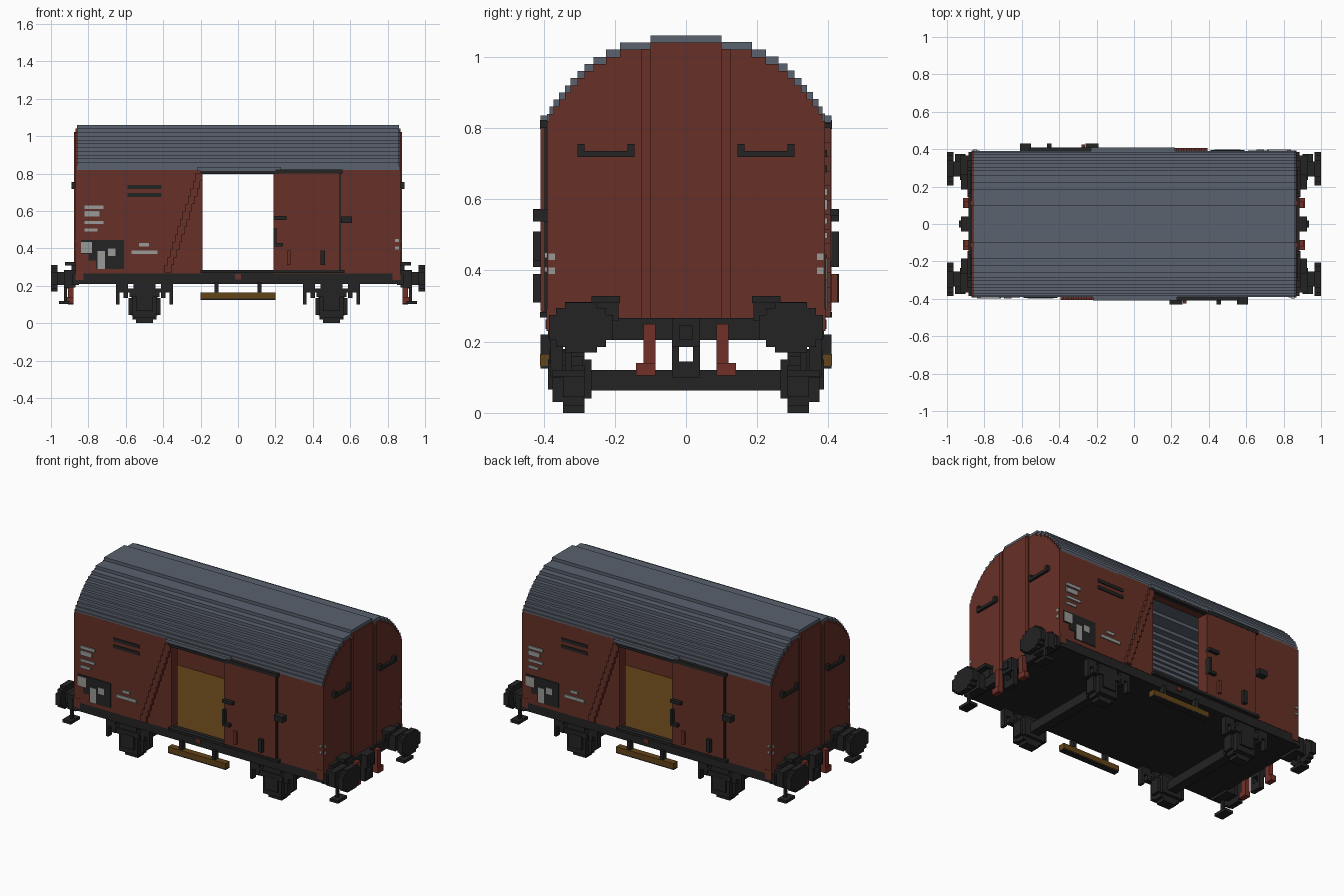
import bpy
import bmesh
from mathutils import Vector

old = bpy.data.objects.get("Cube")
if old:
    bpy.data.objects.remove(old, do_unlink=True)


def material(name, rgb):
    m = bpy.data.materials.new(name)
    m.use_nodes = True
    m.diffuse_color = (*rgb, 1)
    bsdf = m.node_tree.nodes["Principled BSDF"]
    bsdf.inputs["Base Color"].default_value = (*rgb, 1)
    bsdf.inputs["Roughness"].default_value = 0.9
    return m


RED = material("oxide_red", (0.135, 0.030, 0.020))
GREY = material("roof_grey", (0.102, 0.122, 0.155))
DARK = material("dark_iron", (0.017, 0.017, 0.017))
OCHRE = material("wood_ochre", (0.127, 0.058, 0.009))
PALE = material("stencil_grey", (0.32, 0.32, 0.31))
HOSE = material("hose_red", (0.17, 0.030, 0.022))

# Sign pairs (x, y) for each kind of repetition
SYMMETRY = {
    "one": [(1, 1)],
    "turn": [(1, 1), (-1, -1)],
    "ends": [(1, 1), (-1, 1)],
    "sides": [(1, 1), (1, -1)],
    "four": [(1, 1), (-1, 1), (1, -1), (-1, -1)],
}


def part(name, mat, boxes, repeat="one"):
    """One object made of boxes (x0, x1, y0, y1, z0, z1), repeated by symmetry."""
    bm = bmesh.new()
    for sx, sy in SYMMETRY[repeat]:
        for x0, x1, y0, y1, z0, z1 in boxes:
            new = bmesh.ops.create_cube(bm, size=1)["verts"]
            centre = Vector((sx * (x0 + x1), sy * (y0 + y1), z0 + z1)) / 2
            for v in new:
                v.co = centre + Vector((v.co.x * (x1 - x0), v.co.y * (y1 - y0), v.co.z * (z1 - z0)))
    mesh = bpy.data.meshes.new(name)
    bm.to_mesh(mesh)
    bm.free()
    mesh.materials.append(mat)
    obj = bpy.data.objects.new(name, mesh)
    bpy.context.collection.objects.link(obj)
    return obj


def front(rects, y0, y1):
    """Turn (x0, x1, z0, z1) rectangles into boxes on the long side."""
    return [(a, b, y0, y1, c, d) for a, b, c, d in rects]


# Stepped roof: half widths of each level from the top down
widths = [.10, .185, .225, .26, .285, .305, .325, .34, .357, .372, .383, .39]
STEP, TOP = .02, 1.06
levels = [(w, TOP - i * STEP) for i, w in enumerate(widths)]
roof = [(-.86, .86, -.10, .10, TOP - STEP, TOP)]
for (inner, _), (outer, z) in zip(levels, levels[1:]):
    for s in (-1, 1):
        a, b = sorted((s * (inner - .02), s * outer))
        roof.append((-.86, .86, a, b, z - STEP, z))
    roof[-1] = roof[-1][:4] + (z - STEP, z + .001)
part("roof", GREY, roof)
part("roof_canopy", GREY, [(-.22, .23, -.408, -.37, .815, .835)], "turn")

# End walls follow the roof steps
end_wall = [(.82, .868, -w, w, z - 2 * STEP, z - STEP) for w, z in levels[:-1]]
end_wall.append((.82, .868, -.39, .39, .265, levels[-1][1] - STEP))
part("end_walls", RED, end_wall, "ends")
part("end_posts", RED, [(.86, .876, .10, .125, .265, 1.022)], "four")
part("corner_tabs", RED, [(.825, .868, .37, .392, .23, .29)], "four")

# Side walls with the door opening, sliding doors and stepped braces
part("side_walls", RED, front([(-.86, -.19, .265, .83), (.19, .86, .265, .83),
                               (-.2, .2, .80, .83)], -.39, -.33), "turn")
part("sliding_doors", RED, [(.19, .545, -.408, -.385, .285, .80)], "turn")
STEPS = 13
brace = []
for i in range(STEPS):
    t = i / (STEPS - 1)
    x, z = -.38 + .165 * t, .27 + .49 * t
    brace.append((x - .012, x + .025, -.406, -.385, z, z + .042))
part("side_braces", RED, brace, "turn")
part("floor", OCHRE, [(-.85, .85, -.375, .375, .262, .275)])

# Door rails and fittings
part("door_rails", DARK, front([(.20, .56, .80, .822), (-.2, .22, .797, .813),
                                (-.2, .57, .268, .284)], -.41, -.38), "turn")
part("door_latches", DARK, front([(.19, .26, .553, .572), (.19, .205, .42, .51),
                                  (.19, .24, .41, .428), (.44, .465, .31, .39),
                                  (.55, .61, .537, .571)], -.43, -.385), "turn")
part("door_grips", RED, [(.262, .282, -.425, -.40, .31, .39)], "turn")
part("door_seam", DARK, [(.545, .55, -.398, -.385, .285, .80)], "turn")
part("vent_slats", DARK, front([(-.59, -.41, .718, .738), (-.59, -.41, .675, .695)],
                               -.396, -.38), "turn")

# Painted panel and plain stencil patches
part("chalk_panel", DARK, front([(-.84, -.61, .37, .445), (-.80, -.61, .335, .37),
                                 (-.76, -.61, .29, .335)], -.394, -.388), "turn")
patches = [(-.82, -.72, .61, .63), (-.82, -.74, .57, .60), (-.82, -.72, .53, .547),
           (-.82, -.75, .49, .507), (-.84, -.78, .375, .435), (-.75, -.71, .29, .385),
           (-.53, -.475, .41, .428), (-.57, -.43, .37, .39), (-.695, -.655, .36, .40),
           (.84, .86, .395, .41), (.84, .86, .435, .45)]
part("stencil_patches", PALE, front(patches, -.397, -.388), "turn")
part("end_patches", PALE, [(.866, .871, .368, .386, z, z + .018) for z in (.39, .43)], "four")

# Underframe
part("underframe", DARK, [(-.86, .86, -.375, .375, .21, .262)])
part("sole_bars", DARK, front([(-.86, .86, .21, .267), (-.2, .2, .215, .28)], -.388, -.35), "turn")
part("sole_marker", RED, [(-.015, .015, -.394, -.38, .235, .262)], "turn")
part("end_beams", DARK, [(.85, .885, -.385, .385, .205, .267)], "ends")
part("footboard", OCHRE, [(-.2, .2, -.41, -.37, .132, .165)], "turn")
part("footboard_brackets", DARK, front([(-.2, .2, .124, .132), (-.125, -.105, .16, .22),
                                        (.105, .125, .16, .22)], -.408, -.372), "turn")

# Running gear: blocky wheels, axles, boxes and springs
CX, CZ = .5, .09
wheel = [(CX - a, CX + a, .285, .345, CZ - b, CZ + b)
         for a, b in ((.045, .09), (.065, .07), (.085, .045))]
part("wheels", DARK, wheel, "four")
part("wheel_flanges", DARK, [(CX - .07, CX + .07, .265, .29, .04, .15)], "four")
part("axles", DARK, [(CX - .03, CX + .03, -.34, .34, .063, .12)], "ends")
part("axle_boxes", DARK, [(CX - .065, CX + .065, .34, .375, .03, .175),
                          (CX - .045, CX + .045, .34, .387, .065, .15)], "four")
springs = [(CX - .115, CX + .115, .345, .38, .165, .185),
           (CX - .08, CX + .08, .345, .385, .14, .175),
           (CX - .06, CX + .06, .345, .38, .175, .215)]
for s in (-1, 1):
    for offset, low, half in ((.10, .135, .013), (.143, .10, .009), (.13, .165, .02)):
        x = CX + s * offset
        springs.append((x - half, x + half, .345, .38, low, .215))
part("springs_and_guards", DARK, springs, "four")

# Buffers, shunter plates and corner steps
BY, BZ = .295, .24
buffers = [(.965, 1.0, BY - a, BY + a, BZ - b, BZ + b)
           for a, b in ((.09, .035), (.07, .055), (.045, .07))]
buffers += [(.92, .97, BY - .04, BY + .04, BZ - .035, BZ + .035),
            (.87, .93, BY - .06, BY + .07, BZ - .05, BZ + .045)]
part("buffers", DARK, buffers, "four")
part("shunter_plates", DARK, [(.865, .925, .185, .265, .308, .328),
                              (.87, .89, .19, .34, .26, .312)], "four")
part("corner_steps", DARK, [(.915, .93, .32, .34, .11, .22),
                            (.90, .958, .285, .375, .102, .12)], "four")

# Couplings, brake hoses and grab rails on the ends
part("couplings", DARK, [(.88, .925, -.04, .04, .185, .267), (.88, .91, -.04, -.02, .10, .19),
                         (.88, .91, .02, .04, .10, .19), (.88, .91, -.04, .04, .10, .145),
                         (.92, .935, -.02, .02, .205, .245)], "ends")
part("brake_hoses", HOSE, [(.88, .91, .085, .12, .12, .25),
                           (.88, .915, .085, .14, .105, .14)], "four")
part("end_grab_rails", DARK, [(.875, .89, .145, .305, .718, .736), (.86, .89, .145, .165, .725, .755),
                              (.86, .89, .285, .305, .725, .755)], "four")
